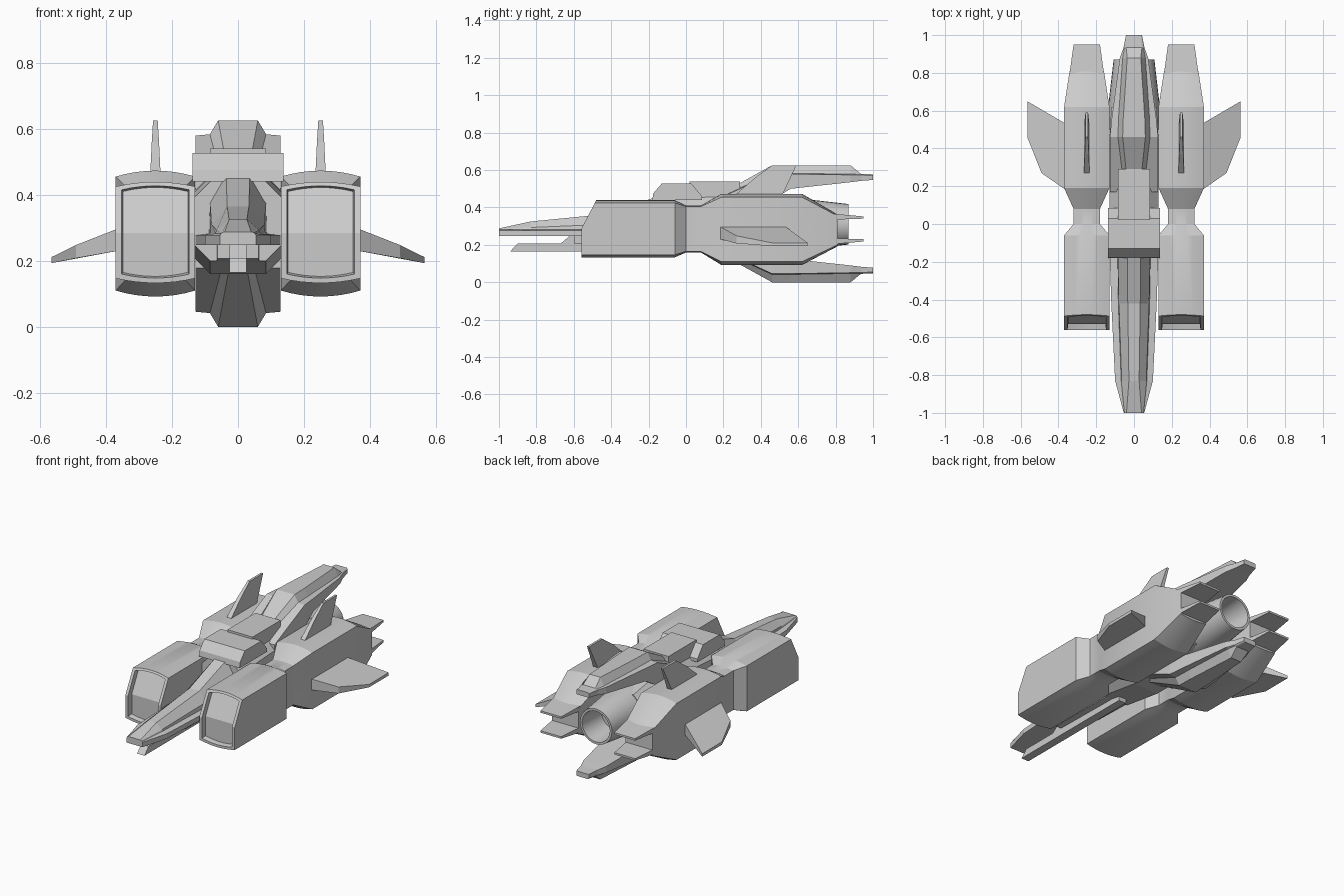
import bpy, bmesh, math

if "Cube" in bpy.data.objects:
    bpy.data.objects.remove(bpy.data.objects["Cube"], do_unlink=True)

# One grey hull paint
hull = bpy.data.materials.new("hull_grey")
hull.use_nodes = True
GREY = (0.6, 0.6, 0.6, 1)
hull.diffuse_color = GREY
hull.node_tree.nodes["Principled BSDF"].inputs["Base Color"].default_value = GREY

MID = 0.3125   # height of the plane that mirrors dorsal and ventral parts


def finish(name, bm, mirror=False, smooth=False):
    bmesh.ops.recalc_face_normals(bm, faces=bm.faces)
    mesh = bpy.data.meshes.new(name)
    bm.to_mesh(mesh)
    bm.free()
    mesh.materials.append(hull)
    ob = bpy.data.objects.new(name, mesh)
    bpy.context.collection.objects.link(ob)
    if mirror:
        ob.modifiers.new("mirror", "MIRROR")
    if smooth:
        bpy.ops.object.select_all(action="DESELECT")
        ob.select_set(True)
        bpy.context.view_layer.objects.active = ob
        bpy.ops.object.shade_smooth_by_angle(angle=math.radians(25))
    return ob


def loft(name, rings, split=None, **kw):
    """Skin a list of rings; split = two ring indices that crease the first cap."""
    bm = bmesh.new()
    loops = [[bm.verts.new(p) for p in ring] for ring in rings]
    for a, b in zip(loops, loops[1:]):
        for i in range(len(a)):
            j = (i + 1) % len(a)
            bm.faces.new((a[i], a[j], b[j], b[i]))
    first = loops[0]
    if split:
        i, j = split
        bm.faces.new(first[i:j + 1])
        bm.faces.new(first[j:] + first[:i + 1])
    else:
        bm.faces.new(first)
    bm.faces.new(loops[-1])
    return finish(name, bm, **kw)


def section(y, half):
    """Mirror a list of (x, z) points into a closed ring at y."""
    return [(x, y, z) for x, z in half] + [(-x, y, z) for x, z in reversed(half)]


def box_ring(y, hw, z0, z1, cx=0):
    return [(cx - hw, y, z0), (cx + hw, y, z0), (cx + hw, y, z1), (cx - hw, y, z1)]


# Engine nacelles: barrel-topped boxes with recessed raked intakes
CX, STEPS, BREAK = 0.25, 8, 0.285


def pod(y, hw, z0, z1, bulge, rake=0.0):
    pts = []
    for i in range(STEPS + 1):
        t = 2 * i / STEPS - 1
        pts.append((t * hw, z0 - bulge * (1 - t * t)))
    pts.append((hw, BREAK))
    for i in range(STEPS + 1):
        t = 1 - 2 * i / STEPS
        pts.append((t * hw, z1 + bulge * (1 - t * t)))
    pts.append((-hw, BREAK))
    return [(CX + x, y + rake * max(0, z - BREAK), z) for x, z in pts]


loft("nacelle", [
    pod(-0.53, 0.098, 0.165, 0.41, 0.012, 0.52),
    pod(-0.56, 0.102, 0.16, 0.415, 0.012, 0.52),
    pod(-0.56, 0.12, 0.147, 0.425, 0.014, 0.52),
    pod(-0.06, 0.12, 0.147, 0.425, 0.014),
    pod(0.0, 0.07, 0.165, 0.405, 0.006),
    pod(0.08, 0.07, 0.165, 0.405, 0.006),
    pod(0.19, 0.12, 0.11, 0.455, 0.018),
    pod(0.62, 0.12, 0.11, 0.455, 0.018),
    pod(0.81, 0.091, 0.2, 0.355, 0.008),
], split=(STEPS + 1, 2 * STEPS + 3), mirror=True, smooth=True)

# Exhaust flaps above and below each nacelle tail
for name, flip in (("upper_exhaust_flap", False), ("lower_exhaust_flap", True)):
    rings = [box_ring(0.79, 0.092, 0.335, 0.366, CX), box_ring(0.95, 0.07, 0.34, 0.352, CX)]
    if flip:
        rings = [[(x, y, 0.57 - z) for x, y, z in r] for r in rings]
    loft(name, rings, mirror=True)


# Swept side wings, thinning and drooping to the tip
def plate(name, outline, axis, **kw):
    """Two-sided plate: outline points with half thickness along an axis."""
    sides = []
    for s in (-1, 1):
        ring = []
        for *p, t in outline:
            p[axis] += s * t
            ring.append(tuple(p))
        sides.append(ring)
    return loft(name, sides, **kw)


plate("side_wing", [(0.36, 0.18, 0.265, 0.034), (0.49, 0.27, 0.228, 0.02),
                    (0.565, 0.46, 0.202, 0.009), (0.565, 0.65, 0.202, 0.009),
                    (0.36, 0.53, 0.265, 0.034)], 2, mirror=True)

# Upright fins on the nacelles
plate("top_fin", [(CX, 0.25, 0.455, 0.016), (CX, 0.37, 0.56, 0.011), (CX, 0.46, 0.625, 0.007),
                  (CX, 0.59, 0.625, 0.007), (CX, 0.51, 0.455, 0.016)], 0, mirror=True)


# Dorsal and ventral tail booms
def boom(y, w1, w2, w3, top, mid, low):
    return section(y, [(w1, top), (w2, mid), (w3, mid - 0.004), (w3, low)])


tail = [
    boom(0.17, 0.03, 0.05, 0.128, 0.465, 0.45, 0.40),
    boom(0.46, 0.06, 0.085, 0.128, 0.625, 0.583, 0.44),
    boom(0.56, 0.057, 0.082, 0.118, 0.625, 0.583, 0.50),
    boom(0.88, 0.036, 0.06, 0.075, 0.625, 0.578, 0.535),
    boom(0.935, 0.042, 0.05, 0.055, 0.58, 0.577, 0.542),
    boom(1.0, 0.036, 0.04, 0.042, 0.577, 0.574, 0.547),
]
loft("dorsal_boom", tail)
loft("ventral_boom", [[(x, y, 2 * MID - z) for x, y, z in r] for r in tail])


# Central body between the nacelles
def core(y, w, z0, z1):
    c = w * 0.35
    return section(y, [(w - c, z1), (w, z1 - c), (w, z0 + c), (w - c, z0)])


loft("central_body", [core(-0.16, 0.13, 0.2, 0.44), core(0.1, 0.13, 0.16, 0.455),
                      core(0.45, 0.13, 0.16, 0.465), core(0.62, 0.12, 0.19, 0.43)])


# Long faceted nose with a raised spine
def nose(y, w1, w2, w3, top, shoulder):
    return section(y, [(w1, top), (w2, shoulder), (w2 + 0.003, 0.283), (w3, 0.278), (w3, 0.248)])


loft("nose", [
    nose(-1.0, 0.04, 0.048, 0.054, 0.288, 0.286),
    nose(-0.83, 0.027, 0.065, 0.1, 0.325, 0.293),
    nose(-0.42, 0.033, 0.08, 0.12, 0.365, 0.31),
    nose(-0.12, 0.036, 0.085, 0.13, 0.47, 0.385),
])

# Lower jaw under the nose and its housing
JAW = [(-0.94, 0.165), (-0.9, 0.207), (-0.67, 0.207), (-0.62, 0.25), (-0.1, 0.25), (-0.1, 0.165)]
loft("lower_jaw", [[(s * 0.025, y, z) for y, z in JAW] for s in (-1, 1)])
loft("jaw_housing", [box_ring(-0.6, 0.062, 0.207, 0.25), box_ring(-0.16, 0.065, 0.2, 0.25),
                     box_ring(0.1, 0.065, 0.16, 0.25)])

# Turret block and the spine housing behind it
BLOCK = [(-0.18, 0.44), (-0.175, 0.475), (-0.13, 0.527), (0.03, 0.527), (0.085, 0.46), (0.085, 0.44)]
loft("turret_block", [[(s * 0.137, y, z) for y, z in BLOCK] for s in (-1, 1)])
loft("spine_housing", [box_ring(0.02, 0.085, 0.45, 0.54), box_ring(0.29, 0.085, 0.45, 0.54)])

# Hollow main nozzle
NOZZLE = [(0.5, 0.14), (0.62, 0.137), (0.87, 0.108), (0.87, 0.094), (0.7, 0.08)]
SEG = 28
loft("main_nozzle", [[(r * math.cos(2 * math.pi * i / SEG), y, 0.31 + r * math.sin(2 * math.pi * i / SEG))
                      for i in range(SEG)] for y, r in NOZZLE], smooth=True)
